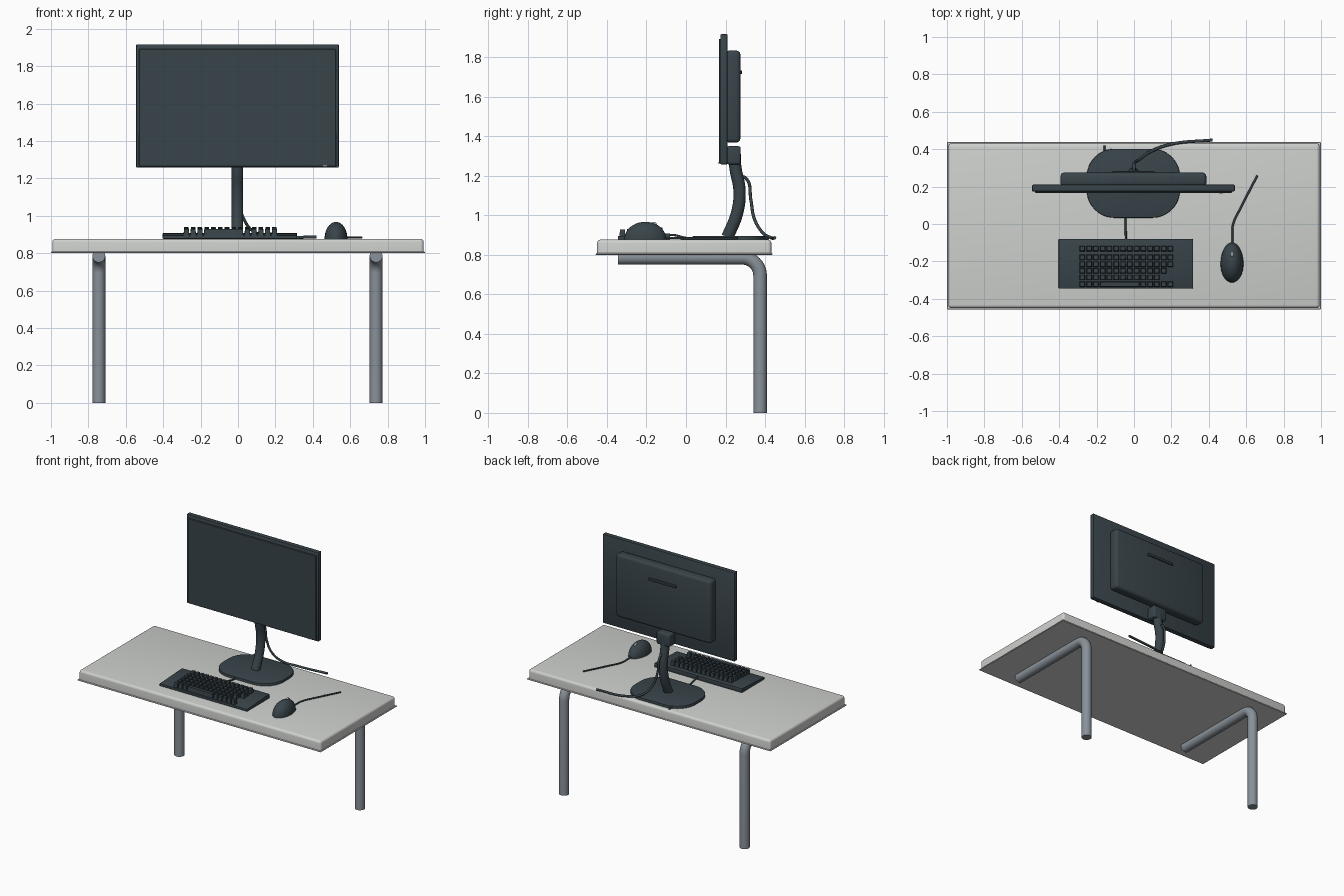
import bpy, bmesh, math
from mathutils import Matrix, Vector

if "Cube" in bpy.data.objects:
    bpy.data.objects.remove(bpy.data.objects["Cube"])

CX = -0.003   # monitor and legs sit a hair left of centre


def material(name, rgb):
    m = bpy.data.materials.new(name)
    m.diffuse_color = (*rgb, 1)
    m.use_nodes = True
    m.node_tree.nodes["Principled BSDF"].inputs["Base Color"].default_value = m.diffuse_color
    return m


DARK = material("dark slate plastic", (0.040, 0.058, 0.068))
WHITE = material("pale grey laminate", (0.62, 0.635, 0.615))
STEEL = material("blue grey steel", (0.25, 0.285, 0.32))
LIGHT = material("light grey detail", (0.55, 0.57, 0.57))


def finish(bm, name, mat, angle=35):
    """Turn a bmesh into an object, smooth with sharp edges kept."""
    bmesh.ops.recalc_face_normals(bm, faces=bm.faces)
    for f in bm.faces:
        f.smooth = True
    for e in bm.edges:
        if len(e.link_faces) == 2 and e.calc_face_angle(0) > math.radians(angle):
            e.smooth = False
    me = bpy.data.meshes.new(name)
    bm.to_mesh(me)
    bm.free()
    me.materials.append(mat)
    ob = bpy.data.objects.new(name, me)
    bpy.context.collection.objects.link(ob)
    return ob


def add_box(bm, lo, hi):
    lo, hi = Vector(lo), Vector(hi)
    mat = Matrix.Translation((lo + hi) / 2) @ Matrix.Diagonal((*(hi - lo), 1))
    return bmesh.ops.create_cube(bm, size=1, matrix=mat)["verts"]


def box(name, lo, hi, mat, bevel=0, seg=2, pick=lambda e: True):
    bm = bmesh.new()
    add_box(bm, lo, hi)
    if bevel:
        bmesh.ops.bevel(bm, geom=[e for e in bm.edges if pick(e)], offset=bevel,
                        segments=seg, profile=0.5, affect='EDGES')
    return finish(bm, name, mat)


def tube(name, pts, r, mat, smooth=True, sides=4, res=8):
    """Round tube along a path; smooth paths use automatic handles."""
    cu = bpy.data.curves.new(name, 'CURVE')
    cu.dimensions = '3D'
    cu.bevel_depth, cu.bevel_resolution = r, sides
    cu.use_fill_caps = True
    cu.resolution_u = res
    sp = cu.splines.new('BEZIER' if smooth else 'POLY')
    points = sp.bezier_points if smooth else sp.points
    points.add(len(pts) - 1)
    for p, co in zip(points, pts):
        if smooth:
            p.co = co
            p.handle_left_type = p.handle_right_type = 'AUTO'
        else:
            p.co = (*co, 1)
    tmp = bpy.data.objects.new(name + " path", cu)
    bpy.context.collection.objects.link(tmp)
    me = bpy.data.meshes.new_from_object(
        tmp.evaluated_get(bpy.context.evaluated_depsgraph_get()))
    bm = bmesh.new()
    bm.from_mesh(me)
    bpy.data.objects.remove(tmp)
    bpy.data.meshes.remove(me)
    bmesh.ops.remove_doubles(bm, verts=bm.verts, dist=1e-5)
    return finish(bm, name, mat, 50)


# Desk top with rounded upper rim, and a thin lip around the bottom
box("desk_top", (-0.993, -0.45, 0.803), (0.993, 0.432, 0.877), WHITE, 0.018, 4,
    lambda e: max(v.co.z for v in e.verts) > 0.85)
box("desk_lip", (-1, -0.457, 0.80), (1, 0.438, 0.808), WHITE, 0.003, 1)

# Bent tube legs
for side, label in ((-1, "left"), (1, "right")):
    x = CX + side * 0.741
    bend = [(x, 0.285 + 0.09 * math.sin(a), 0.695 + 0.09 * math.cos(a))
            for a in (i * math.pi / 20 for i in range(11))]
    tube(label + "_leg", [(x, -0.345, 0.785)] + bend + [(x, 0.375, 0)],
         0.0345, STEEL, smooth=False, sides=8)

# Monitor: casing, screen panel, rear housing, vent bar, power light
box("monitor_casing", (CX - 0.542, 0.174, 1.257), (CX + 0.542, 0.21, 1.917), DARK, 0.006)
box("screen_panel", (CX - 0.526, 0.166, 1.262), (CX + 0.526, 0.178, 1.892), DARK, 0.003, 1)
box("rear_housing", (CX - 0.39, 0.2, 1.368), (CX + 0.39, 0.275, 1.834), DARK, 0.02, 3)
box("rear_vent_bar", (-0.115, 0.27, 1.714), (0.11, 0.283, 1.734), DARK, 0.003, 1)
box("power_light", (0.454, 0.163, 1.263), (0.476, 0.17, 1.268), LIGHT)

# Stand: hinge block, curved neck, rounded foot plate
box("stand_hinge", (CX - 0.055, 0.205, 1.257), (CX + 0.055, 0.277, 1.35), DARK, 0.012, 3)
tube("stand_neck", [(CX, y, z) for y, z in
     ((0.247, 1.31), (0.249, 1.25), (0.271, 1.12), (0.258, 1.01), (0.21, 0.89))],
     0.031, DARK, sides=8)

bm = bmesh.new()
add_box(bm, (-0.253, 0.033, 0.877), (0.246, 0.402, 0.896))
upright = [e for e in bm.edges if abs(e.verts[0].co.z - e.verts[1].co.z) > 0.01]
bmesh.ops.bevel(bm, geom=upright, offset=0.15, segments=12, profile=0.5, affect='EDGES')
rim = [e for e in bm.edges if all(v.co.z > 0.89 for v in e.verts)]
bmesh.ops.bevel(bm, geom=rim, offset=0.005, segments=2, profile=0.5, affect='EDGES')
finish(bm, "stand_foot", DARK)

# Monitor cable: drops behind the neck, then trails over the desk
tube("monitor_cable", [(0, 0.27, 1.2), (0, 0.306, 1.185), (0.003, 0.328, 1.08),
     (0.03, 0.345, 0.985), (0.085, 0.385, 0.915), (0.19, 0.425, 0.889),
     (0.42, 0.449, 0.886)], 0.008, DARK)

# Keyboard: wedge-shaped body
bm = bmesh.new()
KX0, KX1, KY0, KY1 = -0.403, 0.316, -0.345, -0.08
for v in add_box(bm, (KX0, KY0, 0.877), (KX1, KY1, 0.909)):
    if v.co.z > 0.9 and v.co.y < -0.2:
        v.co.z = 0.895
bmesh.ops.bevel(bm, geom=bm.edges[:], offset=0.004, segments=2, profile=0.5, affect='EDGES')
finish(bm, "keyboard_body", DARK)

# Keys: rows of (y, number of unit columns), tapered caps riding the slope
PITCH, KEY = 0.0362, 0.030
START = -0.291
bm = bmesh.new()


def key(col, width, y):
    x0 = START + col * PITCH
    x1 = x0 + (width - 1) * PITCH + KEY
    base = 0.895 + 0.014 * (y - KY0) / (KY1 - KY0)
    for v in add_box(bm, (x0, y - KEY / 2, base - 0.004), (x1, y + KEY / 2, base + 0.033)):
        if v.co.z > base:
            v.co.x += 0.003 if v.co.x < (x0 + x1) / 2 else -0.003
            v.co.y += 0.003 if v.co.y < y else -0.003


for y, count in ((-0.131, 14), (-0.179, 14), (-0.214, 14), (-0.250, 13), (-0.286, 12)):
    for c in range(count):
        key(c, 1, y)
for c in (0, 1, 2, 9, 10, 11, 12, 13):
    key(c, 1, -0.322)
key(3, 6, -0.322)   # space bar
finish(bm, "keyboard_keys", DARK)

# Keyboard cable: runs under the foot plate and out behind it
tube("keyboard_cable", [(-0.043, -0.09, 0.901), (-0.044, -0.06, 0.9), (-0.045, 0.0, 0.886),
     (-0.05, 0.06, 0.884), (-0.10, 0.22, 0.884), (-0.155, 0.38, 0.884),
     (-0.157, 0.42, 0.884)], 0.0055, DARK)

# Mouse: half egg, narrower towards the cable
MX, MY, MZ = 0.524, -0.206, 0.877
bm = bmesh.new()
bmesh.ops.create_uvsphere(bm, u_segments=32, v_segments=20, radius=1)
bmesh.ops.bisect_plane(bm, geom=bm.verts[:] + bm.edges[:] + bm.faces[:],
                       plane_co=(0, 0, 0), plane_no=(0, 0, 1), clear_inner=True, dist=1e-5)
bmesh.ops.holes_fill(bm, edges=[e for e in bm.edges if e.is_boundary], sides=0)
for v in bm.verts:
    taper = 1 - 0.06 * v.co.y
    v.co = (MX + 0.061 * v.co.x * taper, MY + 0.107 * v.co.y, MZ + 0.09 * v.co.z)
finish(bm, "mouse_body", DARK)

# Scroll wheel and mouse cable
bm = bmesh.new()
bmesh.ops.create_cone(bm, cap_ends=True, segments=20, radius1=0.016, radius2=0.016, depth=0.012,
                      matrix=Matrix.Translation((MX, -0.163, 0.951))
                      @ Matrix.Rotation(math.pi / 2, 4, 'Y'))
finish(bm, "scroll_wheel", LIGHT)
tube("mouse_cable", [(0.526, -0.11, 0.886), (0.526, -0.06, 0.885), (0.529, -0.005, 0.884),
     (0.575, 0.095, 0.884), (0.66, 0.26, 0.884)], 0.0055, DARK)
